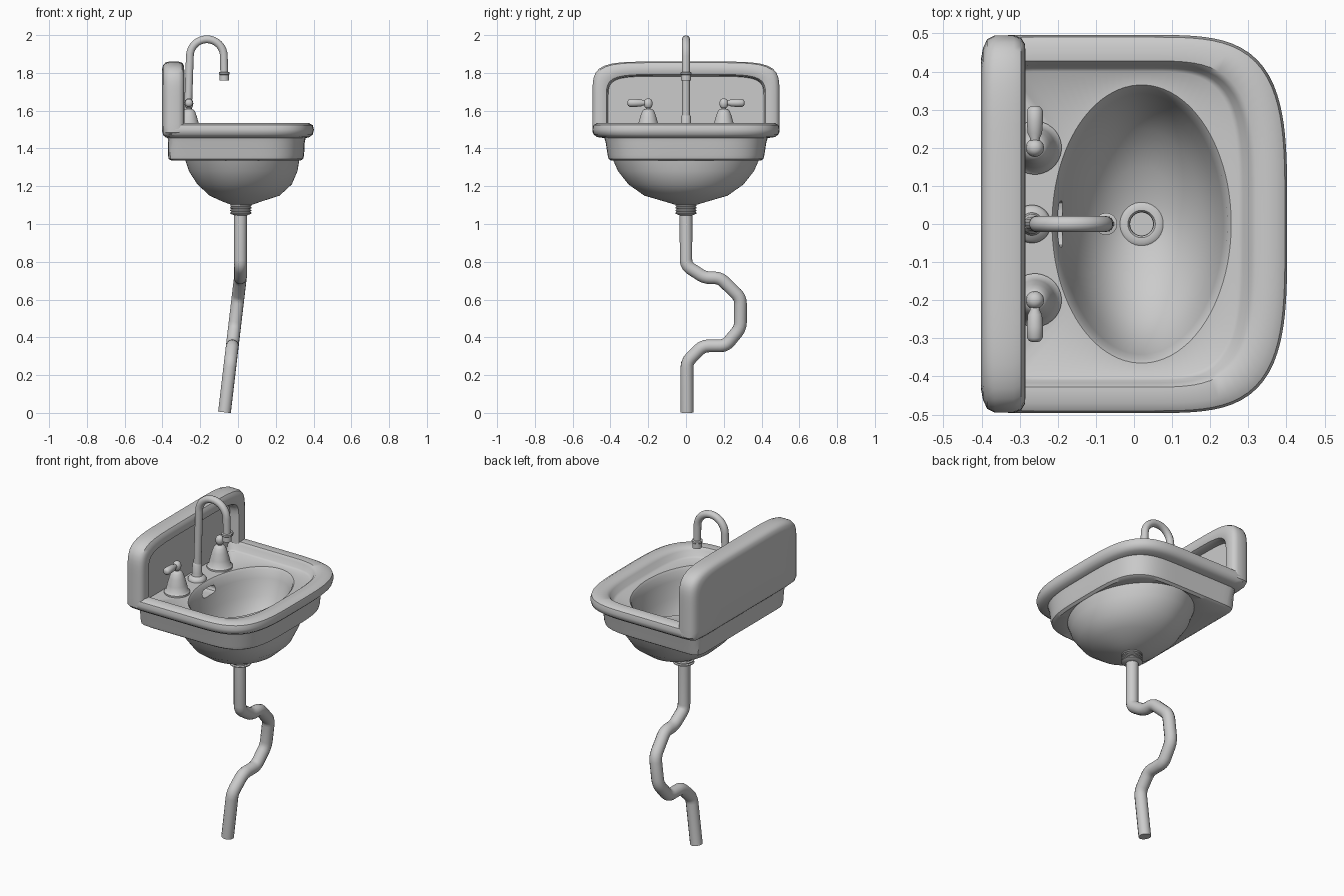
import bpy, bmesh, math
from mathutils import Vector

if "Cube" in bpy.data.objects:
    bpy.data.objects.remove(bpy.data.objects["Cube"])

grey = bpy.data.materials.new("light_grey")
grey.diffuse_color = (0.6, 0.6, 0.6, 1)
grey.use_nodes = True
grey.node_tree.nodes["Principled BSDF"].inputs["Base Color"].default_value = grey.diffuse_color


def finish(obj, angle=40):
    if not obj.data.materials:
        obj.data.materials.append(grey)
    bpy.ops.object.select_all(action='DESELECT')
    obj.select_set(True)
    bpy.context.view_layer.objects.active = obj
    bpy.ops.object.shade_smooth_by_angle(angle=math.radians(angle))
    return obj


def loft(name, rings, angle=40):
    """Skin a list of equally long point rings, closing both ends."""
    bm = bmesh.new()
    loops = [[bm.verts.new(p) for p in ring] for ring in rings]
    n = len(loops[0])
    for a, b in zip(loops, loops[1:]):
        for i in range(n):
            j = (i + 1) % n
            bm.faces.new((a[i], a[j], b[j], b[i]))
    bm.faces.new(loops[0][::-1])
    bm.faces.new(loops[-1])
    bmesh.ops.recalc_face_normals(bm, faces=bm.faces)
    mesh = bpy.data.meshes.new(name)
    bm.to_mesh(mesh)
    bm.free()
    obj = bpy.data.objects.new(name, mesh)
    bpy.context.collection.objects.link(obj)
    return finish(obj, angle)


def outline(pos, neg, b, n_pos, n_neg, count=128):
    """Rounded outline: different length and squareness on each side of u = 0."""
    pts = []
    for i in range(count):
        t = 2 * math.pi * (i + 0.5) / count
        c, s = math.cos(t), math.sin(t)
        a, n = (pos, n_pos) if c > 0 else (neg, n_neg)
        r = (abs(c / a) ** n + abs(s / b) ** n) ** (-1 / n)
        pts.append((r * c, r * s))
    return pts


def lathe(name, x, y, profile, count=32, angle=40):
    return loft(name, [[(x + u, y + v, z) for u, v in outline(r, r, r, 2, 2, count)]
                       for r, z in profile], angle)


def tube(name, points, radius):
    curve = bpy.data.curves.new(name, 'CURVE')
    curve.dimensions = '3D'
    curve.bevel_depth = radius
    curve.bevel_resolution = 5
    curve.use_fill_caps = True
    spline = curve.splines.new('POLY')
    spline.points.add(len(points) - 1)
    for p, co in zip(spline.points, points):
        p.co = (*co, 1)
    tmp = bpy.data.objects.new(name + "_path", curve)
    bpy.context.collection.objects.link(tmp)
    bpy.context.view_layer.update()
    mesh = bpy.data.meshes.new_from_object(tmp.evaluated_get(bpy.context.evaluated_depsgraph_get()))
    bpy.data.objects.remove(tmp)
    obj = bpy.data.objects.new(name, mesh)
    bpy.context.collection.objects.link(obj)
    return finish(obj, 50)


# Basin: bowl underside, apron, rolled rim, deck and bowl interior in one skin
ROUND, SQUARE = (2, 2), (3.8, 20)
basin_rings = [  # front reach, back reach, half width, shape, height
    (.05, .05, .05, ROUND, 1.10), (.10, .10, .11, ROUND, 1.118),
    (.20, .17, .22, ROUND, 1.15), (.265, .235, .305, ROUND, 1.21),
    (.295, .28, .36, ROUND, 1.28), (.305, .30, .388, ROUND, 1.342),
    (.31, .37, .395, SQUARE, 1.335), (.325, .388, .41, SQUARE, 1.345),
    (.33, .39, .415, SQUARE, 1.365), (.333, .39, .425, SQUARE, 1.43),
    (.338, .392, .432, SQUARE, 1.455), (.36, .405, .47, SQUARE, 1.46),
    (.376, .418, .49, SQUARE, 1.475), (.382, .42, .496, SQUARE, 1.50),
    (.376, .418, .49, SQUARE, 1.523), (.355, .41, .47, SQUARE, 1.535),
    (.30, .375, .428, SQUARE, 1.532), (.283, .367, .417, SQUARE, 1.518),
    (.268, .365, .41, SQUARE, 1.488), (.255, .363, .40, SQUARE, 1.48),
    (.235, .235, .365, ROUND, 1.478), (.225, .225, .355, ROUND, 1.465),
    (.215, .213, .342, ROUND, 1.42), (.195, .19, .31, ROUND, 1.33),
    (.16, .155, .25, ROUND, 1.24), (.10, .10, .15, ROUND, 1.168),
    (.055, .055, .06, ROUND, 1.142), (.03, .03, .03, ROUND, 1.135),
    (.03, .03, .03, 2 * (2,), 1.11)]
basin = loft("basin", [[(.02 + u, v, z) for u, v in outline(f, k, b, *shape)]
                       for f, k, b, shape, z in basin_rings])

# Overflow slot cut into the back of the bowl
cutter = loft("overflow_cutter", [[(x, v, 1.425 + u) for u, v in outline(.022, .022, .06, 4, 4, 32)]
                                  for x in (-.26, -.12)])
cutter.hide_render = True
cut = basin.modifiers.new("overflow_slot", 'BOOLEAN')
cut.object = cutter
cut.solver = 'EXACT'
bpy.context.view_layer.objects.active = basin
bpy.ops.object.modifier_apply(modifier=cut.name)
bpy.data.objects.remove(cutter)
finish(basin)

# Backsplash with a recessed front panel
splash_rings = [  # x, up, down, half width
    (-.402, .20, .13, .43), (-.396, .222, .15, .462), (-.385, .234, .158, .485),
    (-.365, .24, .16, .495), (-.315, .24, .16, .495), (-.296, .234, .158, .488),
    (-.286, .218, .152, .472), (-.284, .19, .15, .44), (-.29, .172, .146, .422),
    (-.305, .165, .145, .415), (-.34, .162, .145, .412)]
loft("backsplash", [[(x, v, 1.62 + u) for u, v in outline(up, dn, b, 6, 20)]
                    for x, up, dn, b in splash_rings])

# Tap handles: bell base, hub and outward lever
for side, label in ((1, "left"), (-1, "right")):
    lathe(label + "_tap_bell", -.26, side * .2, [
        (.07, 1.475), (.07, 1.488), (.06, 1.497), (.053, 1.53), (.042, 1.57),
        (.032, 1.597), (.024, 1.605), (.013, 1.61), (.013, 1.622)])
    lathe(label + "_tap_hub", -.26, side * .2, [
        (.012, 1.612), (.02, 1.62), (.024, 1.638), (.02, 1.655), (.009, 1.664)], 24, 60)
    lever = [(.195, .012), (.225, .013), (.238, .019), (.27, .0215), (.298, .021),
             (.307, .015), (.31, .006)]
    loft(label + "_tap_lever", [[(-.26 + u, side * y, 1.641 + v)
                                 for u, v in outline(r, r, r, 2, 2, 24)] for y, r in lever])

# Gooseneck spout with base flange and nozzle
arch = [(-.165 - .09 * math.cos(math.pi * i / 16), 0, 1.888 + .09 * math.sin(math.pi * i / 16))
        for i in range(17)]
tube("spout", [(-.268, 0, 1.5)] + arch + [(-.073, 0, 1.79)], .021)
lathe("spout_flange", -.268, 0, [
    (.05, 1.475), (.05, 1.487), (.043, 1.497), (.03, 1.505), (.027, 1.52),
    (.026, 1.57), (.02, 1.58)])
lathe("spout_nozzle", -.073, 0, [
    (.018, 1.765), (.018, 1.76), (.026, 1.76), (.026, 1.79), (.029, 1.793),
    (.029, 1.803), (.02, 1.806)])

# Drain ring inside the bowl
lathe("drain_ring", .02, 0, [
    (.031, 1.11), (.031, 1.143), (.036, 1.149), (.05, 1.15), (.057, 1.145), (.057, 1.125)])

# Ridged drain nut under the bowl
ridges = [(.056, 1.115), (.056, 1.095)]
for i in range(3):
    z = 1.092 - i * .014
    ridges += [(.05, z), (.057, z - .004), (.057, z - .009), (.05, z - .012)]
lathe("drain_nut", .015, 0, ridges + [(.034, 1.046)])

# Bent waste pipe; each bend is rounded, and the lower part leans back
path = [(0, 1.08), (0, .78), (.10, .715), (.18, .715), (.288, .61), (.288, .45),
        (.21, .355), (.09, .355), (.005, .27), (.005, .003)]


def pipe_x(z):
    return .013 if z > .72 else .013 - .085 * (.72 - z) / .72


pts = [Vector((pipe_x(z), y, z)) for y, z in path]
bent = [pts[0]]
for a, p, b in zip(pts, pts[1:], pts[2:]):
    q, r = p + (a - p).normalized() * .03, p + (b - p).normalized() * .03
    bent += [q * (1 - t) ** 2 + p * 2 * t * (1 - t) + r * t * t for t in (0, .33, .67, 1)]
bent.append(pts[-1])
tube("waste_pipe", bent, .034)
